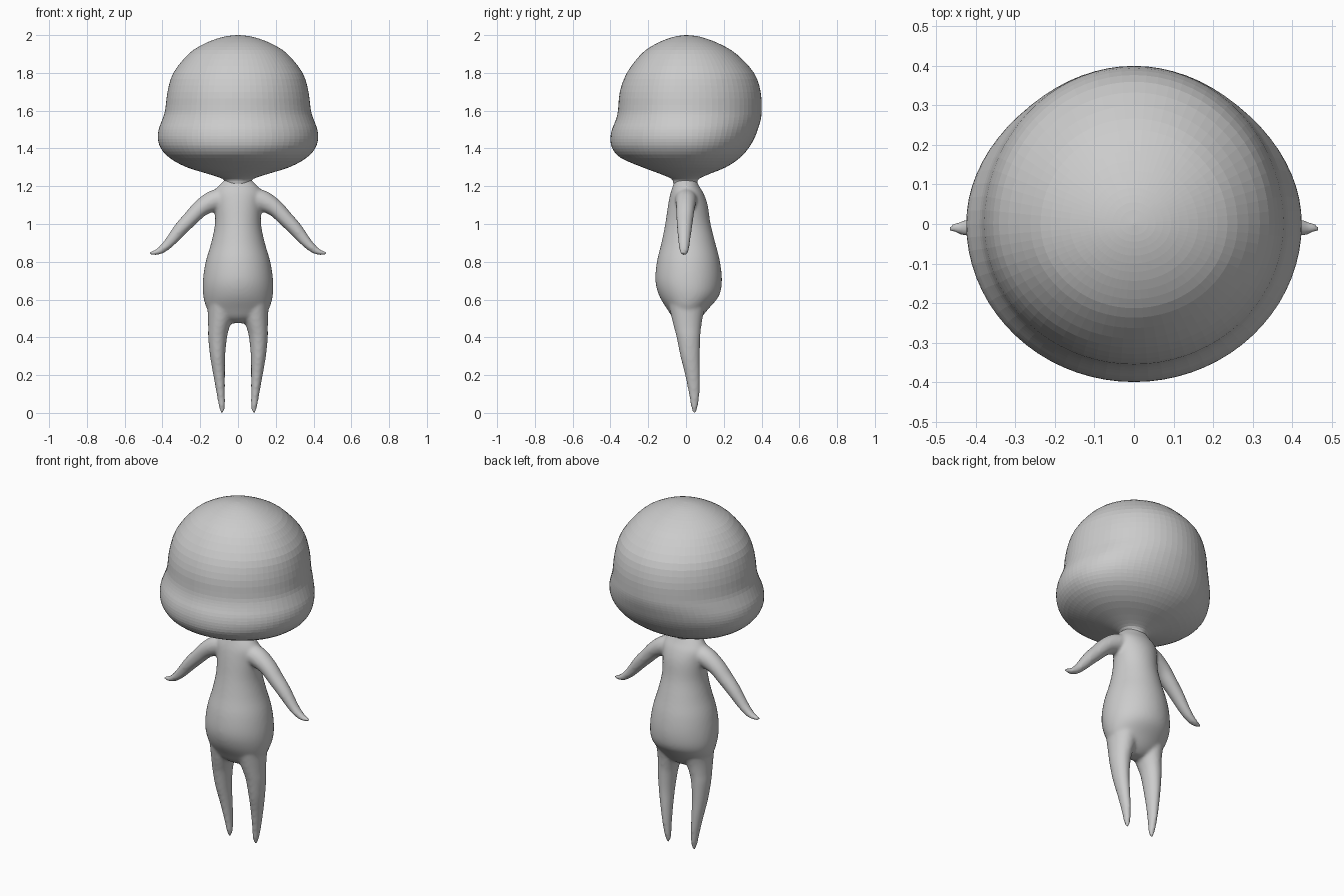
import bpy, bmesh, math
from mathutils import Vector

cube = bpy.data.objects.get("Cube")
if cube:
    bpy.data.objects.remove(cube, do_unlink=True)

grey = bpy.data.materials.new("plain grey")
grey.use_nodes = True
GREY = (0.6, 0.6, 0.6, 1)
grey.diffuse_color = GREY
grey.node_tree.nodes["Principled BSDF"].inputs["Base Color"].default_value = GREY


def resample(rows, steps):
    """Smooth curve through every row of numbers."""
    rows = [Vector(r) for r in rows]
    pts = [rows[0]] + rows + [rows[-1]]
    out = []
    for a, b, c, d in zip(pts, pts[1:], pts[2:], pts[3:]):
        for i in range(steps):
            t = i / steps
            out.append(b + (c - a) * (t / 2) + (a * 2 - b * 5 + c * 4 - d) * (t * t / 2)
                       + (b * 3 - a - c * 3 + d) * (t ** 3 / 2))
    return out + [rows[-1]]


def loft(bm, rings):
    """Skin closed rings of points and cap both ends."""
    loops = [[bm.verts.new(p) for p in ring] for ring in rings]
    n = len(loops[0])
    for a, b in zip(loops, loops[1:]):
        for i in range(n):
            j = (i + 1) % n
            bm.faces.new((a[i], a[j], b[j], b[i]))
    bm.faces.new(loops[0][::-1])
    bm.faces.new(loops[-1])


def upright(bm, rows, sides, steps):
    """Rows: z, half width, front y, back y, centre x, y of widest point."""
    rings = []
    for z, w, front, back, cx, cy in resample(rows, steps):
        ring = []
        for i in range(sides):
            a = math.tau * i / sides
            s = math.sin(a)
            depth = back - cy if s > 0 else cy - front
            ring.append((cx + w * math.cos(a), cy + depth * s, z))
        rings.append(ring)
    loft(bm, rings)


def finish(bm, name):
    bmesh.ops.recalc_face_normals(bm, faces=bm.faces)
    mesh = bpy.data.meshes.new(name)
    bm.to_mesh(mesh)
    bm.free()
    mesh.materials.append(grey)
    obj = bpy.data.objects.new(name, mesh)
    bpy.context.collection.objects.link(obj)
    return obj


# Head with the flared fringe, narrowing into the neck
head_rows = [
    (1.18, .070, -.065, .060), (1.23, .072, -.070, .062), (1.255, .125, -.11, .10),
    (1.30, .270, -.23, .210), (1.35, .362, -.345, .285), (1.40, .408, -.39, .33),
    (1.45, .424, -.40, .36), (1.50, .42, -.392, .38), (1.55, .402, -.372, .395),
    (1.60, .386, -.36, .40), (1.70, .373, -.35, .395), (1.80, .342, -.313, .36),
    (1.90, .262, -.237, .267), (1.95, .187, -.167, .185), (1.98, .115, -.10, .112),
    (1.995, .055, -.045, .055), (2.0, .003, -.003, .003)]
bm = bmesh.new()
upright(bm, [r + (0, 0) for r in head_rows], 72, 3)
head = finish(bm, "head")

# Torso
torso_rows = [
    (1.24, .062, -.055, .05), (1.20, .105, -.07, .07), (1.16, .128, -.083, .094),
    (1.10, .124, -.095, .115), (1.0, .122, -.11, .13), (.90, .142, -.13, .155),
    (.80, .171, -.154, .18), (.70, .186, -.162, .19), (.62, .184, -.142, .175),
    (.55, .163, -.10, .118), (.50, .115, -.065, .075), (.475, .04, -.02, .04)]
bm = bmesh.new()
upright(bm, [r + (0, (r[2] + r[3]) / 2) for r in torso_rows], 48, 4)

# Legs: z, half width, front, back, centre x
leg_rows = [
    (.62, .075, -.10, .12, .090), (.52, .068, -.08, .092, .092), (.45, .056, -.063, .08, .102),
    (.40, .050, -.05, .076, .108), (.30, .040, -.03, .073, .108), (.20, .031, -.005, .074, .100),
    (.10, .022, .015, .072, .091), (.03, .016, .027, .062, .085), (-.004, .006, .038, .05, .084)]
# Arms: x, y, z, thickness radius, depth radius
arm_rows = [
    (.06, 0, 1.14, .055, .06), (.13, 0, 1.122, .056, .056), (.195, -.003, 1.085, .046, .05),
    (.25, -.006, 1.03, .041, .045), (.305, -.008, .972, .037, .039),
    (.37, -.01, .895, .027, .03), (.42, -.01, .855, .018, .023), (.473, -.01, .844, .006, .008)]
for side in (1, -1):
    upright(bm, [(z, w, f, b, side * x, (f + b) / 2) for z, w, f, b, x in leg_rows], 32, 4)
    path = resample(arm_rows, 4)
    rings = []
    for k, row in enumerate(path):
        before, after = path[max(k - 1, 0)], path[min(k + 1, len(path) - 1)]
        along = Vector((after[0] - before[0], 0, after[2] - before[2])).normalized()
        ring = []
        for i in range(32):
            a = math.tau * i / 32
            u = row[3] * math.cos(a)
            ring.append((side * (row[0] - along.z * u), row[1] + row[4] * math.sin(a),
                         row[2] + along.x * u))
        rings.append(ring)
    loft(bm, rings)
body = finish(bm, "body")

# Blend the limbs into the torso
remesh = body.modifiers.new("blend", 'REMESH')
remesh.mode = 'VOXEL'
remesh.voxel_size = 0.009
remesh.use_smooth_shade = True
smooth = body.modifiers.new("soften", 'SMOOTH')
smooth.factor = 0.5
smooth.iterations = 8
